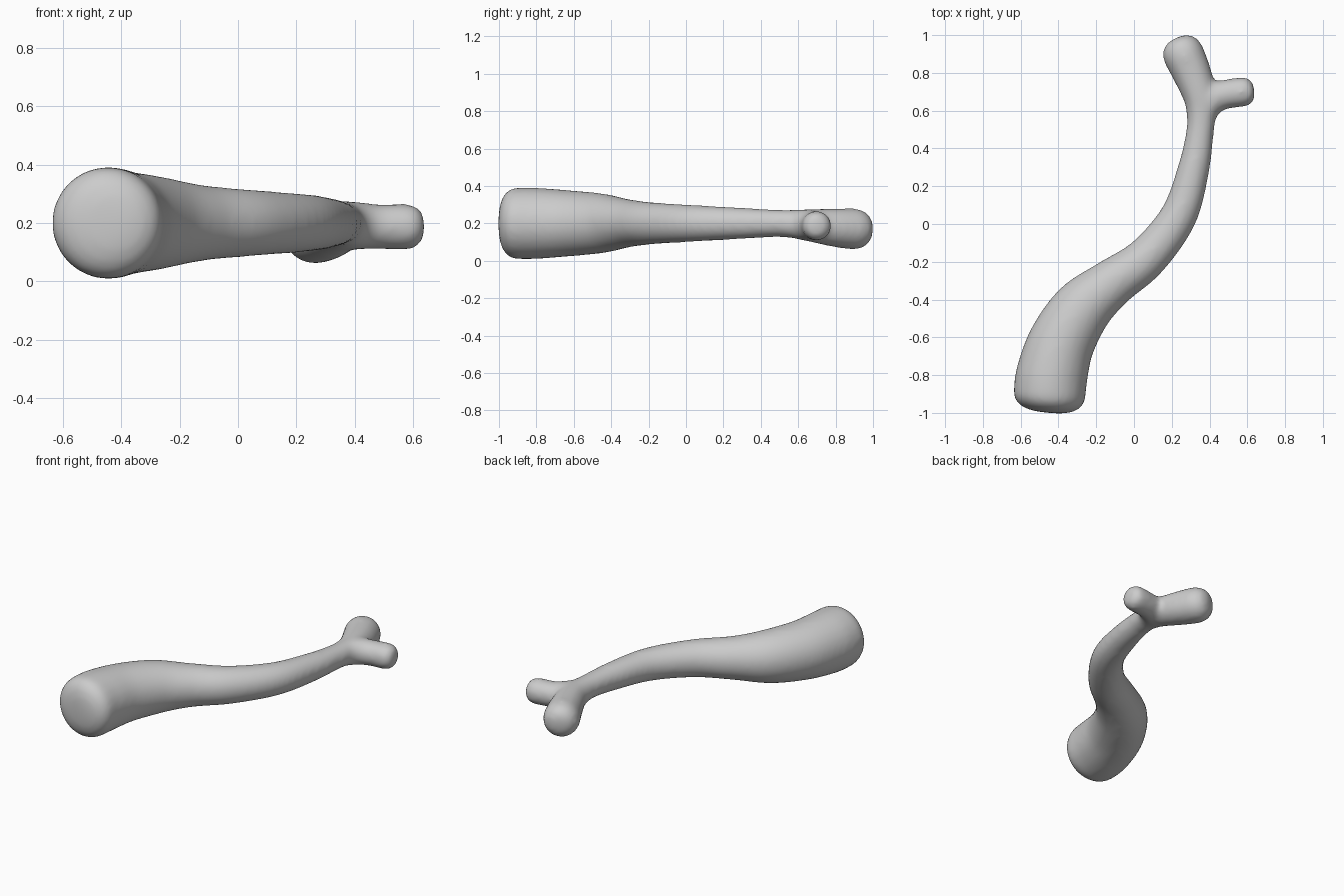
import bpy, bmesh, math
from mathutils import Vector

if "Cube" in bpy.data.objects:
    bpy.data.objects.remove(bpy.data.objects["Cube"])


def spline(keys, steps=6):
    """Catmull-Rom through (x, y, z, radius) keys."""
    k = [Vector(p) for p in keys]
    k = [2 * k[0] - k[1]] + k + [2 * k[-1] - k[-2]]
    out = []
    for i in range(1, len(k) - 2):
        a, b, c, d = k[i - 1:i + 3]
        for s in range(steps):
            t = s / steps
            out.append(0.5 * (2 * b + (c - a) * t + (2 * a - 5 * b + 4 * c - d) * t * t
                              + (3 * b - a - 3 * c + d) * t ** 3))
    return out + [k[-2]]


def tube(bm, keys, start_cap, end_cap, sides=24):
    """Round tube along keys; caps are the depths of the domed ends."""
    pts = spline(keys)
    n = len(pts)
    rings = []
    for i, p in enumerate(pts):
        d = (pts[min(i + 1, n - 1)] - pts[max(i - 1, 0)]).xyz.normalized()
        rings.append((p.xyz, d, p.w))

    def dome(ring, depth, sign):
        c, d, r = ring
        res = []
        for j in range(1, 9):
            a = j / 8 * math.pi / 2 * 0.97
            res.append((c + d * sign * depth * math.sin(a) ** 0.9, d, r * math.cos(a) ** 0.7))
        return res

    rings = dome(rings[0], start_cap, -1)[::-1] + rings + dome(rings[-1], end_cap, 1)
    loops = []
    for c, d, r in rings:
        u = d.cross(Vector((0, 0, 1))).normalized()
        v = u.cross(d)
        loops.append([bm.verts.new(c + r * (u * math.cos(2 * math.pi * s / sides)
                                            + v * math.sin(2 * math.pi * s / sides)))
                      for s in range(sides)])
    for a, b in zip(loops, loops[1:]):
        for s in range(sides):
            t = (s + 1) % sides
            bm.faces.new((a[s], a[t], b[t], b[s]))
    bm.faces.new(loops[0][::-1])
    bm.faces.new(loops[-1])


bm = bmesh.new()
# Main curved limb
tube(bm, [(-.447, -.90, .2, .192), (-.435, -.80, .2, .191), (-.385, -.63, .2, .178),
          (-.275, -.45, .2, .160), (-.12, -.315, .2, .130), (.065, -.18, .2, .113),
          (.235, .04, .2, .099), (.315, .29, .2, .085), (.35, .49, .2, .074),
          (.36, .62, .195, .080)], .10, .06)
# Thick prong
tube(bm, [(.352, .54, .197, .070), (.352, .66, .19, .088), (.31, .79, .177, .103),
          (.266, .89, .17, .111)], .03, .105)
# Thin prong
tube(bm, [(.352, .54, .195, .068), (.39, .64, .192, .083), (.47, .683, .188, .078),
          (.575, .699, .187, .080)], .03, .064)
bmesh.ops.recalc_face_normals(bm, faces=bm.faces)

me = bpy.data.meshes.new("branch")
bm.to_mesh(me)
bm.free()
branch = bpy.data.objects.new("branch", me)
bpy.context.collection.objects.link(branch)

# Fuse the limbs and soften the fork
fuse = branch.modifiers.new("fuse", 'REMESH')
fuse.mode = 'VOXEL'
fuse.voxel_size = 0.014
fuse.use_smooth_shade = True
soft = branch.modifiers.new("soften", 'SMOOTH')
soft.factor = 0.5
soft.iterations = 20
